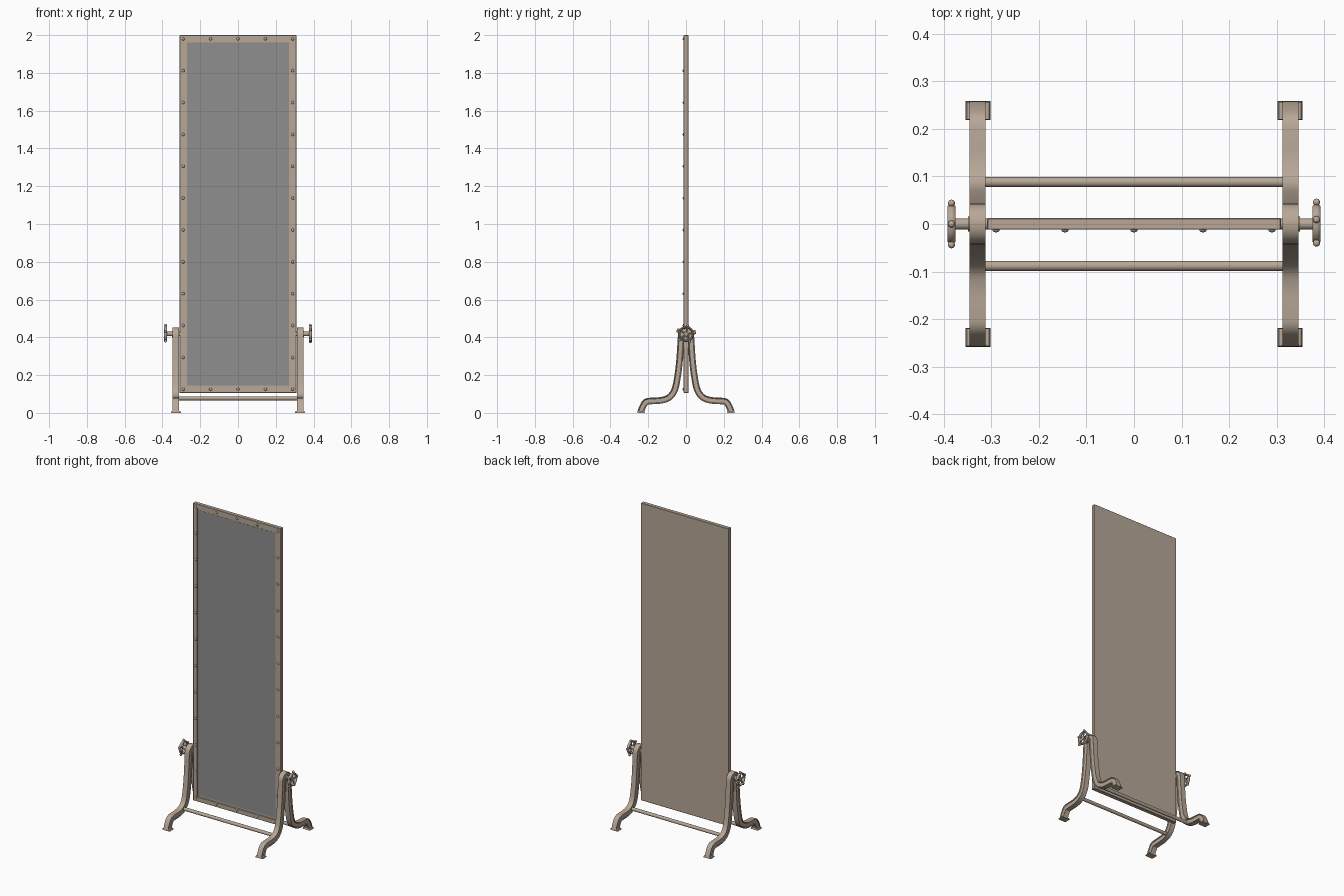
import bpy, bmesh, math
from mathutils import Vector, Matrix

if "Cube" in bpy.data.objects:
    bpy.data.objects.remove(bpy.data.objects["Cube"])


def material(name, rgb):
    m = bpy.data.materials.new(name)
    m.diffuse_color = (*rgb, 1)
    m.use_nodes = True
    m.node_tree.nodes["Principled BSDF"].inputs["Base Color"].default_value = m.diffuse_color
    return m


BRONZE = material("warm bronze", (0.48, 0.39, 0.31))
GLASS = material("mirror grey", (0.275, 0.275, 0.28))


def finish(bm, name, mat, smooth=True, angle=35):
    bmesh.ops.recalc_face_normals(bm, faces=bm.faces)
    me = bpy.data.meshes.new(name)
    bm.to_mesh(me)
    bm.free()
    me.materials.append(mat)
    ob = bpy.data.objects.new(name, me)
    bpy.context.collection.objects.link(ob)
    if smooth:
        bpy.ops.object.select_all(action='DESELECT')
        ob.select_set(True)
        bpy.context.view_layer.objects.active = ob
        bpy.ops.object.shade_smooth_by_angle(angle=math.radians(angle))
    return ob


def add_box(bm, lo, hi):
    lo, hi = Vector(lo), Vector(hi)
    mat = Matrix.Translation((lo + hi) / 2) @ Matrix.Diagonal((*(hi - lo), 1))
    return bmesh.ops.create_cube(bm, size=1, matrix=mat)["verts"]


def add_rod(bm, a, b, r, seg=20):
    a, b = Vector(a), Vector(b)
    rot = (b - a).to_track_quat('Z', 'Y').to_matrix().to_4x4()
    bmesh.ops.create_cone(bm, cap_ends=True, segments=seg, radius1=r, radius2=r,
                          depth=(b - a).length,
                          matrix=Matrix.Translation((a + b) / 2) @ rot)


def add_ball(bm, p, r, scale=(1, 1, 1)):
    bmesh.ops.create_uvsphere(bm, u_segments=14, v_segments=8, radius=r,
                              matrix=Matrix.Translation(p) @ Matrix.Diagonal((*scale, 1)))


# Mirror frame: a thin board with a recessed front
bm = bmesh.new()
add_box(bm, (-0.309, -0.012, 0.105), (0.309, 0.013, 2.0))
bmesh.ops.bevel(bm, geom=bm.edges[:], offset=0.002, segments=1, affect='EDGES')
front = min(bm.faces, key=lambda f: f.calc_center_median().y)
bmesh.ops.inset_individual(bm, faces=[front], thickness=0.037)
bmesh.ops.inset_individual(bm, faces=[front], thickness=0.002, depth=-0.006)
finish(bm, "mirror_frame", BRONZE, smooth=False)

# Glass
bm = bmesh.new()
add_box(bm, (-0.269, -0.007, 0.145), (0.269, -0.003, 1.96))
finish(bm, "mirror_glass", GLASS, smooth=False)

# Rivets round the frame
bm = bmesh.new()
spots = [(s * 0.29, 0.125 + i * 1.855 / 11) for s in (-1, 1) for i in range(12)]
spots += [(x, z) for x in (-0.145, 0, 0.145) for z in (0.125, 1.98)]
for x, z in spots:
    add_ball(bm, (x, -0.012, z), 0.008, (1, 0.7, 1))
finish(bm, "frame_rivets", BRONZE)


# Leg path in (y, z): foot, up, over a tight arch, and down again
def smooth_path(pts, n=5):
    p = [Vector(q) for q in pts]
    p = [2 * p[0] - p[1]] + p + [2 * p[-1] - p[-2]]
    out = []
    for i in range(1, len(p) - 2):
        a, b, c, d = p[i - 1:i + 3]
        for k in range(n):
            t = k / n
            out.append(0.5 * (2 * b + (c - a) * t + (2 * a - 5 * b + 4 * c - d) * t * t
                              + (3 * b - a - 3 * c + d) * t ** 3))
    return out + [p[-2]]


half = smooth_path([(0.240, 0.006), (0.228, 0.035), (0.212, 0.058), (0.185, 0.063),
                    (0.13, 0.067), (0.088, 0.083), (0.060, 0.122), (0.045, 0.19),
                    (0.034, 0.28), (0.0255, 0.41)])
arch = [Vector((0.0255 * math.cos(t * math.pi / 14), 0.41 + 0.0255 * math.sin(t * math.pi / 14)))
        for t in range(1, 14)]
path = half + arch + [Vector((-p.x, p.y)) for p in reversed(half)]

# Cross-section (across, sideways) with a shallow channel in both sides
W, D, G = 0.0175, 0.0165, 0.004
ring = [(-W, -D), (-W, D), (-W + G, D), (-W + 0.007, D - G), (W - 0.007, D - G), (W - G, D),
        (W, D), (W, -D), (W - G, -D), (W - 0.007, -D + G), (-W + 0.007, -D + G), (-W + G, -D)]

for s, side in ((-1, "left"), (1, "right")):
    bm = bmesh.new()
    loops = []
    last = len(path) - 1
    for i, p in enumerate(path):
        t = (path[min(i + 1, last)] - path[max(i - 1, 0)]).normalized()
        n = Vector((t.y, -t.x))
        if i in (0, last):
            n = Vector((1 if i == 0 else -1, 0))
        loops.append([bm.verts.new((s * 0.329 + x, p.x + n.x * u, p.y + n.y * u))
                      for u, x in ring])
    for a, b in zip(loops, loops[1:]):
        for k in range(12):
            m = (k + 1) % 12
            bm.faces.new((a[k], a[m], b[m], b[k]))
    bm.faces.new(loops[0])
    bm.faces.new(loops[-1])
    finish(bm, side + "_leg_arch", BRONZE)

    # Foot plates
    bm = bmesh.new()
    for f in (-1, 1):
        vs = add_box(bm, (s * 0.328 - 0.026, f * 0.238 - 0.02, 0),
                     (s * 0.328 + 0.026, f * 0.238 + 0.02, 0.009))
        for v in vs:
            if v.co.z > 0.005:
                v.co.x += (s * 0.328 - v.co.x) * 0.1
                v.co.y += (f * 0.238 - v.co.y) * 0.1
    finish(bm, side + "_foot_plates", BRONZE, smooth=False)

    # Pivot axle with collar
    bm = bmesh.new()
    add_rod(bm, (s * 0.300, 0, 0.418), (s * 0.388, 0, 0.418), 0.012)
    add_rod(bm, (s * 0.343, 0, 0.418), (s * 0.349, 0, 0.418), 0.016)
    finish(bm, side + "_axle", BRONZE)

    # Hand wheel: rim, spokes and grip balls
    bm = bmesh.new()
    N, M, cx = 40, 10, s * 0.3835
    rim = []
    for i in range(N):
        a = 2 * math.pi * i / N
        rim.append([bm.verts.new((cx + 0.0085 * math.sin(b),
                                  (0.036 + 0.006 * math.cos(b)) * math.sin(a),
                                  0.418 + (0.036 + 0.006 * math.cos(b)) * math.cos(a)))
                    for b in (2 * math.pi * j / M for j in range(M))])
    for i in range(N):
        a, b = rim[i], rim[(i + 1) % N]
        for j in range(M):
            m = (j + 1) % M
            bm.faces.new((a[j], a[m], b[m], b[j]))
    for i in range(5):
        a = 2 * math.pi * i / 5 + (0.2 if s > 0 else 0)
        d = Vector((0, math.sin(a), math.cos(a)))
        c = Vector((cx, 0, 0.418))
        add_rod(bm, c, c + d * 0.036, 0.0045, 10)
        add_ball(bm, c + d * 0.046, 0.0075)
    finish(bm, side + "_hand_wheel", BRONZE)

# Cross rods between the legs
for s, name in ((-1, "front_cross_rod"), (1, "back_cross_rod")):
    bm = bmesh.new()
    add_rod(bm, (-0.32, s * 0.088, 0.077), (0.32, s * 0.088, 0.077), 0.0105, 24)
    finish(bm, name, BRONZE)
